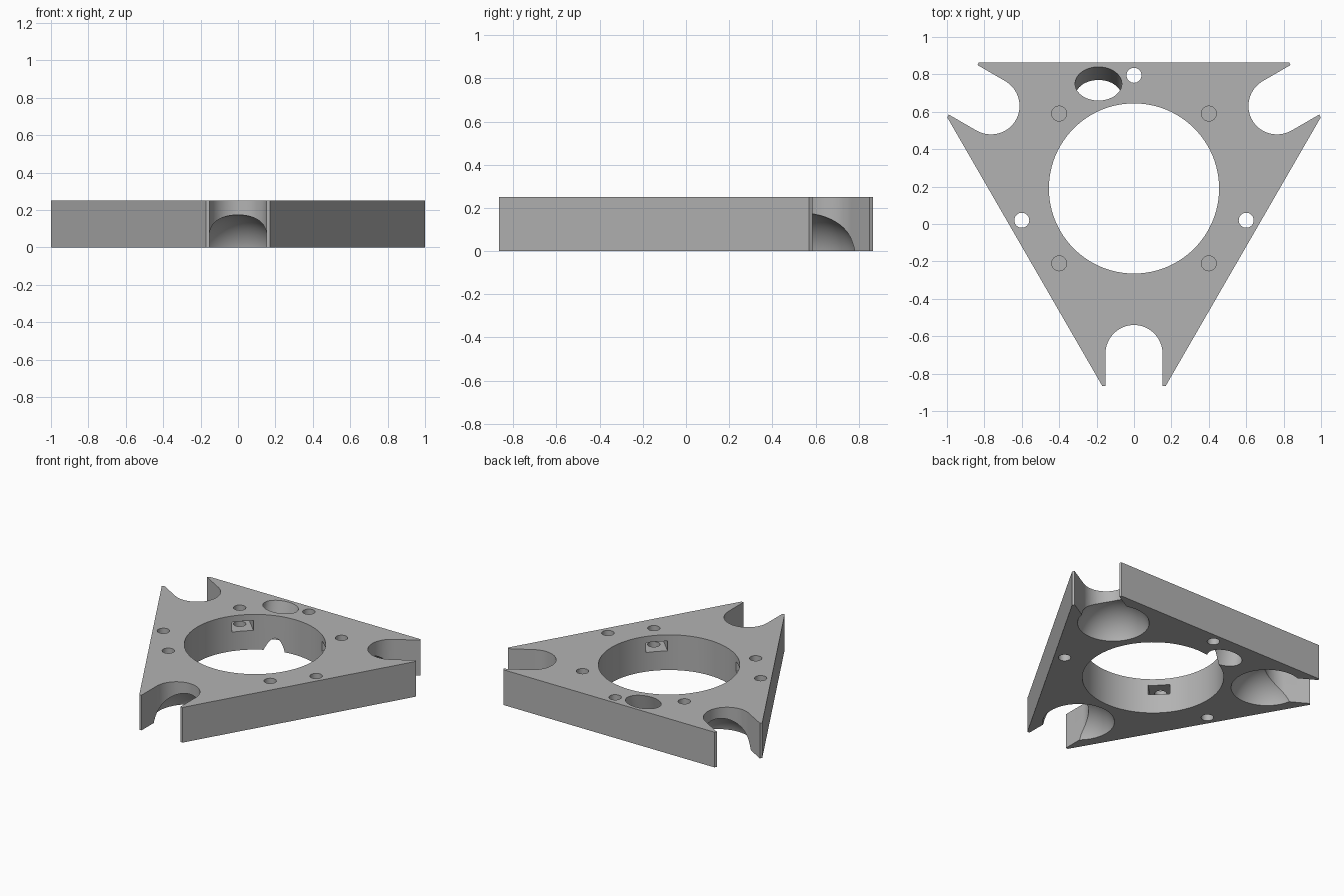
import bpy, bmesh, math
from mathutils import Matrix, Vector

old = bpy.data.objects.get("Cube")
if old:
    bpy.data.objects.remove(old, do_unlink=True)

CENTER = Vector((0, 0.19, 0))
THICK = 0.25

grey = bpy.data.materials.new("plain_grey")
grey.use_nodes = True
colour = (0.45, 0.45, 0.45, 1)
grey.diffuse_color = colour
grey.node_tree.nodes["Principled BSDF"].inputs["Base Color"].default_value = colour


def make_object(name, bm):
    bmesh.ops.recalc_face_normals(bm, faces=bm.faces)
    mesh = bpy.data.meshes.new(name)
    bm.to_mesh(mesh)
    bm.free()
    mesh.materials.append(grey)
    obj = bpy.data.objects.new(name, mesh)
    bpy.context.collection.objects.link(obj)
    return obj


def prism(name, outline, z0, z1):
    bm = bmesh.new()
    face = bm.faces.new([bm.verts.new((p[0], p[1], z0)) for p in outline])
    top = bmesh.ops.extrude_face_region(bm, geom=[face])["geom"]
    verts = [v for v in top if isinstance(v, bmesh.types.BMVert)]
    bmesh.ops.translate(bm, verts=verts, vec=(0, 0, z1 - z0))
    return make_object(name, bm)


def turned(x, y, angle):
    return CENTER + Matrix.Rotation(angle, 3, 'Z') @ Vector((x, y, 0))


def ring(x, y, radius, sides=48):
    return [(x + radius * math.cos(i * math.tau / sides),
             y + radius * math.sin(i * math.tau / sides)) for i in range(sides)]


THIRDS = [i * math.tau / 3 for i in range(3)]

# Triangular plate with cut-off tips
outline = [turned(x, -1.055, a) for a in THIRDS for x in (-0.17, 0.17)]
plate = prism("triangle_plate", outline, 0, THICK)
cutters = []

# Central opening
cutters.append(prism("centre_cutter", ring(0, CENTER.y, 0.455, 96), -0.1, 0.4))

# Round-ended corner notches and the ball sockets under them
for a in THIRDS:
    arc = [(0.153 * math.cos(t), -0.885 + 0.155 * math.sin(t))
           for t in (i * math.pi / 32 for i in range(33))]
    slot = arc + [(-0.153, -1.3), (0.153, -1.3)]
    cutters.append(prism("notch_cutter", [turned(x, y, a) for x, y in slot], -0.1, 0.4))
    bm = bmesh.new()
    bmesh.ops.create_uvsphere(bm, u_segments=64, v_segments=32, radius=0.24)
    bmesh.ops.translate(bm, verts=bm.verts,
                        vec=turned(0, -0.745, a) + Vector((0, 0, -0.065)))
    cutters.append(make_object("socket_cutter", bm))

# Through holes
for x, y in ((0, 0.795), (-0.6, 0.02), (0.6, 0.02)):
    cutters.append(prism("through_hole_cutter", ring(x, y, 0.04, 32), -0.1, 0.4))

# Blind screw holes with nut pockets opening into the centre
for i in range(4):
    a = math.pi / 4 + i * math.pi / 2
    pocket = [(0.4, -0.07), (0.645, -0.07), (0.645, 0.07), (0.4, 0.07)]
    cutters.append(prism("pocket_cutter", [turned(x, y, a) for x, y in pocket], 0.135, 0.205))
    spot = turned(0.566, 0, a)
    cutters.append(prism("screw_hole_cutter", ring(spot.x, spot.y, 0.04, 32), 0.07, 0.4))

# Leaning oval cable hole
bm = bmesh.new()
bmesh.ops.create_cone(bm, cap_ends=True, segments=64, radius1=1, radius2=1, depth=0.5)
for v in bm.verts:
    v.co = (-0.19 + 0.125 * v.co.x,
            0.715 + 0.09 * v.co.y + 0.28 * v.co.z,
            0.125 + v.co.z)
cutters.append(make_object("cable_hole_cutter", bm))

# Cut everything out of the plate
bpy.context.view_layer.objects.active = plate
for c in cutters:
    c.hide_render = True
    mod = plate.modifiers.new("cut", 'BOOLEAN')
    mod.operation = 'DIFFERENCE'
    mod.solver = 'EXACT'
    mod.object = c
    bpy.ops.object.modifier_apply(modifier=mod.name)
for c in cutters:
    bpy.data.objects.remove(c, do_unlink=True)

# Smooth curved walls, keep sharp edges
bpy.ops.object.select_all(action='DESELECT')
plate.select_set(True)
bpy.ops.object.shade_smooth_by_angle(angle=math.radians(30))
